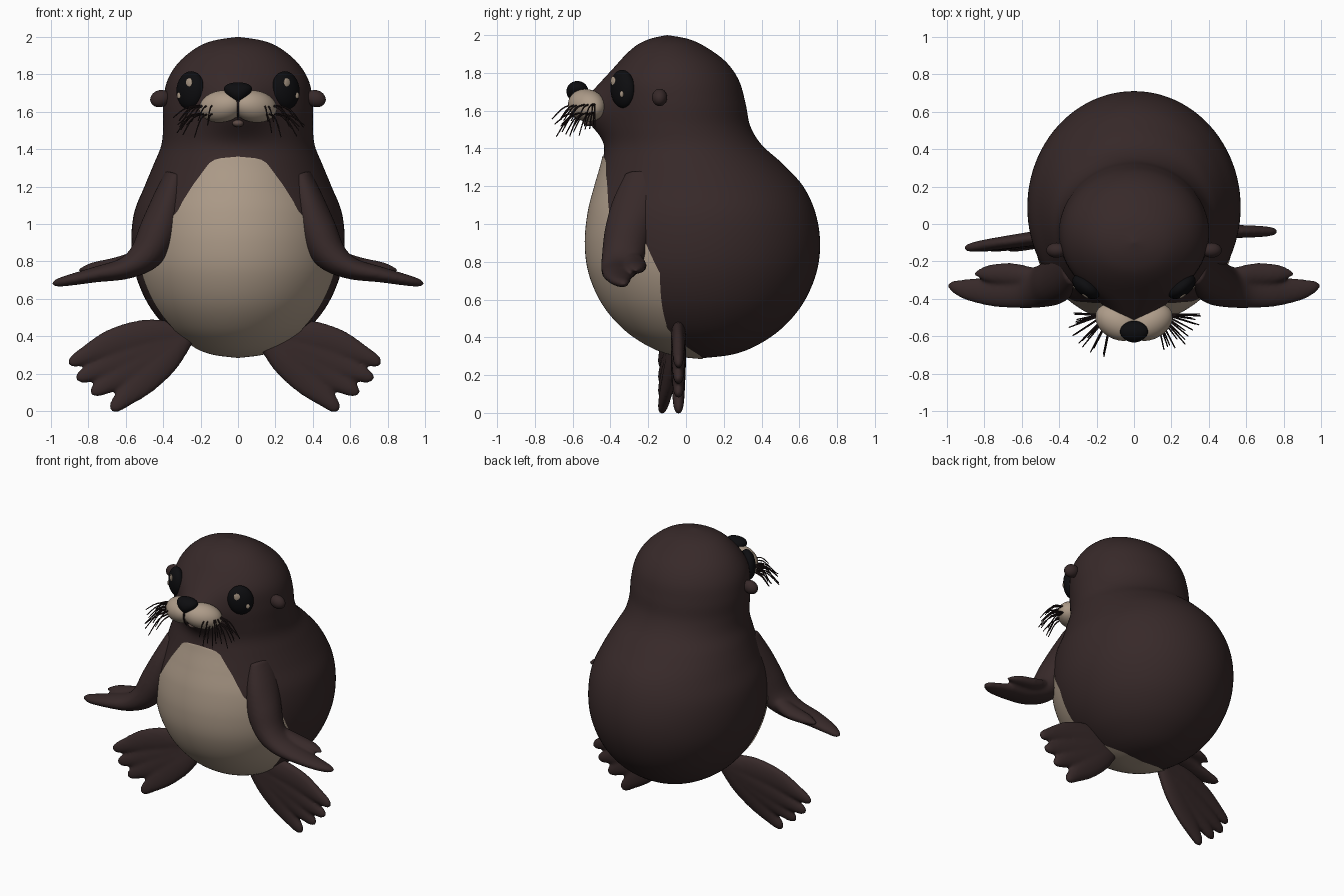
import bpy, bmesh, math, random
from mathutils import Vector, Euler

if "Cube" in bpy.data.objects:
    bpy.data.objects.remove(bpy.data.objects["Cube"])
random.seed(4)


def material(name, rgb):
    m = bpy.data.materials.new(name)
    m.use_nodes = True
    m.diffuse_color = (*rgb, 1)
    m.node_tree.nodes["Principled BSDF"].inputs["Base Color"].default_value = (*rgb, 1)
    return m


FUR = material("dark brown fur", (.038, .022, .022))
CREAM = material("cream", (.42, .33, .25))
BLACK = material("black", (.004, .004, .005))
HAIR = material("whisker brown", (.016, .009, .009))
LIP = material("lip brown", (.11, .07, .06))


def finish(bm, name, mat):
    bmesh.ops.remove_doubles(bm, verts=bm.verts, dist=1e-5)
    bmesh.ops.recalc_face_normals(bm, faces=bm.faces)
    for f in bm.faces:
        f.smooth = True
    me = bpy.data.meshes.new(name)
    bm.to_mesh(me)
    bm.free()
    me.materials.append(mat)
    ob = bpy.data.objects.new(name, me)
    bpy.context.collection.objects.link(ob)
    return ob


def skin(bm, rows, closed=True):
    """Bridge rows of points with quads and return the vertex rows."""
    grid = [[bm.verts.new(p) for p in row] for row in rows]
    for r0, r1 in zip(grid, grid[1:]):
        n = len(r0)
        for i in range(n if closed else n - 1):
            j = (i + 1) % n
            bm.faces.new((r0[i], r0[j], r1[j], r1[i]))
    return grid


def spline(points, t):
    """Catmull-Rom interpolation of tuples, t counted in control points."""
    last = len(points) - 1
    i = min(int(t), last - 1)
    u = t - i
    p = [points[max(0, min(last, i + k))] for k in (-1, 0, 1, 2)]
    return [b + .5 * u * (c - a + u * (2*a - 5*b + 4*c - d + u * (3*(b - c) + d - a)))
            for a, b, c, d in zip(*p)]


def ellipsoid(name, loc, radii, mat, rot=(0, 0, 0), taper=0):
    bm = bmesh.new()
    bmesh.ops.create_uvsphere(bm, u_segments=32, v_segments=20, radius=1)
    for v in bm.verts:
        v.co.x *= 1 + taper * (v.co.z - .5)
        v.co = Vector([a * b for a, b in zip(v.co, radii)])
    ob = finish(bm, name, mat)
    ob.location, ob.rotation_euler = loc, rot


def limb(bm, points, side):
    """Tapered tube; each point is x, y, z, half-width along y, half-width across."""
    rows, steps = [], 8 * (len(points) - 1)
    for k in range(steps + 1):
        t = k / 8
        x, y, z, wy, wn = spline(points, t)
        a = spline(points, max(0, t - .1))
        b = spline(points, min(len(points) - 1, t + .1))
        d = Vector((b[0] - a[0], 0, b[2] - a[2])).normalized()
        row = []
        for i in range(24):
            q = math.tau * i / 24
            c, s = math.cos(q) * max(wn, 0), math.sin(q) * max(wy, 0)
            row.append((side * (x - d.z * c), y + s, z + d.x * c))
        rows.append(row)
    bm.faces.new(skin(bm, rows)[0])


def blend(ob, voxel):
    m = ob.modifiers.new("merge", 'REMESH')
    m.mode, m.voxel_size, m.use_smooth_shade = 'VOXEL', voxel, True
    m = ob.modifiers.new("soften", 'SMOOTH')
    m.factor, m.iterations = .5, 5


def wire(name, strands, radius, mat):
    cu = bpy.data.curves.new(name, 'CURVE')
    cu.dimensions, cu.bevel_depth, cu.bevel_resolution = '3D', radius, 1
    cu.use_fill_caps = True
    for pts in strands:
        sp = cu.splines.new('POLY')
        sp.points.add(8)
        for k, p in enumerate(sp.points):
            p.co = (*spline(pts, k / 8 * (len(pts) - 1)), 1)
            p.radius = 1 - .06 * k
    cu.materials.append(mat)
    bpy.context.collection.objects.link(bpy.data.objects.new(name, cu))


# Body and head: one loft of rings (height, front, back, half width)
RINGS = [(.29, .09, .09, 0), (.31, -.07, .25, .145), (.36, -.2, .38, .265),
         (.45, -.33, .51, .385), (.58, -.44, .62, .485), (.74, -.51, .69, .55),
         (.9, -.53, .71, .57), (1.06, -.515, .685, .555), (1.2, -.48, .62, .5),
         (1.32, -.445, .51, .45), (1.42, -.42, .4, .41), (1.52, -.42, .34, .4),
         (1.64, -.42, .315, .4), (1.76, -.41, .28, .38), (1.86, -.35, .21, .32),
         (1.94, -.27, .1, .225), (1.98, -.19, .01, .13), (2, -.1, -.1, 0)]


def surface(t, a):
    z, front, back, rx = spline(RINGS, t)
    x = rx * math.sin(a)
    y = (front + back) / 2 - (back - front) / 2 * math.cos(a)
    snout = math.exp(-(x / .17) ** 2 - ((z - 1.61) / .13) ** 2)
    return Vector((x, y - .13 * snout * max(0, math.cos(a)), z))


bm = bmesh.new()
top = len(RINGS) - 1
skin(bm, [[surface(top * k / 102, math.tau * i / 96) for i in range(96)] for k in range(103)])
finish(bm, "body_and_head", FUR)

# Belly patch: thin sheet on the body, half angle given along the loft
EDGE = [(0, 90), (1, 85), (2, 72), (3, 64), (4, 66), (5, 68), (6, 61), (6.4, 47),
        (7, 36), (8, 29), (9, 20), (9.2, 16), (9.3, 10), (9.35, 0)]


def belly_angle(t):
    for (t0, a0), (t1, a1) in zip(EDGE, EDGE[1:]):
        if t <= t1:
            return math.radians(a0 + (a1 - a0) * (t - t0) / (t1 - t0))
    return 0


rows = []
for k in range(111):
    t = EDGE[-1][0] * k / 110
    pts = [surface(t, belly_angle(t) * (i / 24 - 1)) for i in range(49)]
    rows.append([p + (p - Vector((0, .09, .9))).normalized() * .006 for p in pts])
bm = bmesh.new()
skin(bm, rows, closed=False)
finish(bm, "belly_patch", CREAM)

# Arms and feet
ARM = [(.33, -.2, 1.27, .12, .06), (.37, -.25, 1.12, .14, .09), (.42, -.3, .97, .13, .105),
       (.49, -.33, .84, .115, .09), (.6, -.35, .765, .1, .06), (.76, -.36, .73, .08, .042),
       (.9, -.35, .7, .055, .03), (.97, -.335, .685, .03, .02), (1, -.33, .68, 0, 0)]
FINGER = [(.48, -.3, .84, .05, .04), (.64, -.27, .785, .06, .04),
          (.78, -.265, .765, .045, .028), (.87, -.265, .75, 0, 0)]
TOES = [(.91, .25), (.87, .17), (.79, .09), (.68, 0)]

for side, label in ((1, "left"), (-1, "right")):
    bm = bmesh.new()
    limb(bm, ARM, side)
    limb(bm, FINGER, side)
    blend(finish(bm, label + "_arm", FUR), .011)

    shift, drift = (-.14, 0) if side > 0 else (0, -.09)
    bm = bmesh.new()
    for n, (tx, tz) in enumerate(TOES):
        pts = []
        for u, wy, wn in ((0, .035, .05), (.3, .04, .09), (.6, .036, .085),
                          (.85, .03, .05), (.96, .02, .03), (1, 0, 0)):
            arch = .05 * math.sin(math.pi * u) if n == 0 else 0
            pts.append((.27 + (tx - .27) * u + shift, -.04 + drift * u,
                        .41 + (tz - .41) * u + arch, wy, wn))
        limb(bm, pts, side)
    blend(finish(bm, label + "_foot", FUR), .011)

    # Ears
    ellipsoid(label + "_ear", (side * .415, -.14, 1.67), (.055, .04, .045), FUR, (0, side * .3, 0))

    # Eyes with two glints each
    eye_at = Vector((side * .255, -.335, 1.715))
    eye_r = (.085, .05, .102)
    eye_rot = Euler((0, -side * .2, side * .66))
    ellipsoid(label + "_eye", eye_at, eye_r, BLACK, eye_rot)
    for name, u, w, r in (("large", -.2, .45, .021), ("small", .45, -.35, .014)):
        local = Vector((side * u * eye_r[0], -eye_r[1] * math.sqrt(1 - u*u - w*w), w * eye_r[2]))
        ellipsoid(f"{label}_eye_{name}_glint", eye_at + eye_rot.to_matrix() @ local,
                  (r, .006, r * 1.2), CREAM, eye_rot)

    # Muzzle pads and whiskers
    ellipsoid(label + "_muzzle_pad", (side * .088, -.525, 1.628), (.128, .09, .085), CREAM,
              (0, side * .15, side * .5))
    strands = []
    for k in range(16):
        yaw = math.radians(15 + 75 * (k % 8) / 7 + random.uniform(-5, 5))
        out = Vector((side * math.sin(yaw), -math.cos(yaw), 0))
        root = Vector((side * (.12 + .07 * math.sin(yaw)), -.575 + .09 * math.sin(yaw),
                       1.635 - .045 * (k // 8)))
        reach = random.uniform(.11, .18)
        drop = random.uniform(.06, .13)
        strands.append([root, root + out * reach * .55 + Vector((0, 0, -.2 * drop)),
                        root + out * reach + Vector((0, 0, -drop))])
    wire(label + "_whiskers", strands, .0055, HAIR)

# Nose, lip crease and lower lip
ellipsoid("nose", (0, -.575, 1.702), (.085, .058, .055), BLACK, taper=.4)
wire("lip_crease", [[Vector((0, -.612, 1.66)), Vector((0, -.614, 1.61)), Vector((0, -.585, 1.56))]],
     .007, HAIR)
ellipsoid("lower_lip", (0, -.515, 1.538), (.03, .03, .02), LIP)
